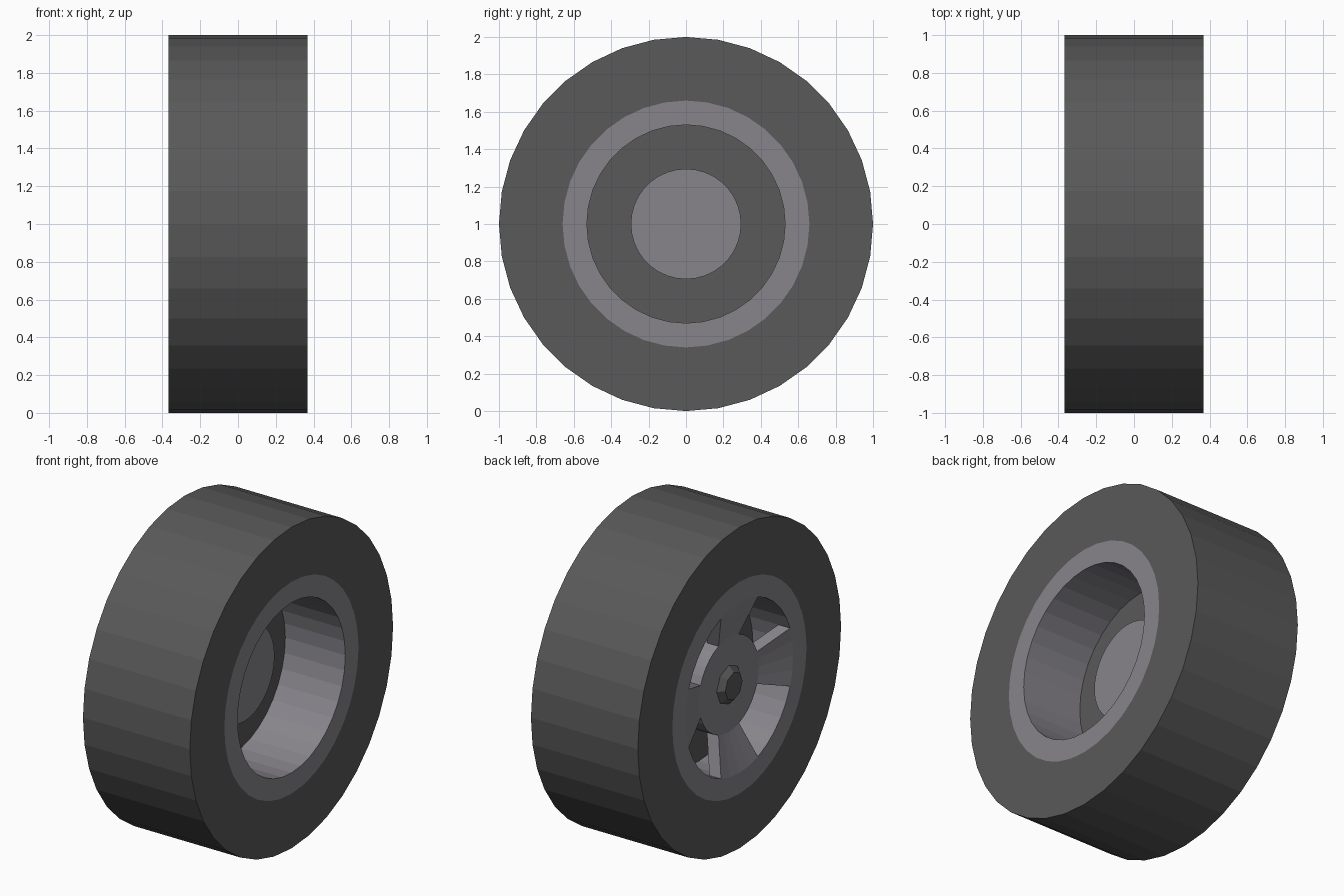
import bpy, bmesh
from math import sin, cos, radians
from mathutils import Matrix

if "Cube" in bpy.data.objects:
    bpy.data.objects.remove(bpy.data.objects["Cube"])

SEG = 36          # ten-degree facets all round
HALF = 0.368      # half the wheel width


def material(name, rgb):
    m = bpy.data.materials.new(name)
    m.diffuse_color = (*rgb, 1)
    m.use_nodes = True
    m.node_tree.nodes["Principled BSDF"].inputs["Base Color"].default_value = m.diffuse_color
    return m


RUBBER = material("dark_rubber", (0.10, 0.10, 0.10))
METAL = material("grey_metal", (0.245, 0.235, 0.26))


def finish(bm, name, mat):
    bmesh.ops.recalc_face_normals(bm, faces=bm.faces)
    me = bpy.data.meshes.new(name)
    bm.to_mesh(me)
    bm.free()
    me.materials.append(mat)
    ob = bpy.data.objects.new(name, me)
    bpy.context.collection.objects.link(ob)
    return ob


def sweep(name, profile, mat, start=0, steps=SEG):
    """Turn a closed (x, radius) profile about the axle, fully or as a sector."""
    bm = bmesh.new()
    full = steps == SEG
    rings = []
    for i in range(steps if full else steps + 1):
        a = radians(start + i * 360 / SEG)
        rings.append([bm.verts.new((x, r * cos(a), 1 + r * sin(a))) for x, r in profile])
    n = len(profile)
    for i in range(steps):
        p, q = rings[i], rings[(i + 1) % len(rings)]
        for j in range(n):
            k = (j + 1) % n
            bm.faces.new((p[j], p[k], q[k], q[j]))
    if not full:
        bm.faces.new(rings[0])
        bm.faces.new(rings[-1])
    return finish(bm, name, mat)


def drum(name, x0, x1, r0, r1, mat, seg=SEG):
    """Capped cylinder or cone along the axle from x0 (radius r0) to x1 (radius r1)."""
    bm = bmesh.new()
    turn = Matrix.Translation(((x0 + x1) / 2, 0, 1)) @ Matrix.Rotation(radians(90), 4, 'Y')
    bmesh.ops.create_cone(bm, cap_ends=True, segments=seg, radius1=r0, radius2=r1,
                          depth=x1 - x0, matrix=turn)
    return finish(bm, name, mat)


def tube(name, r_in, r_out, mat):
    return sweep(name, [(-HALF, r_in), (-HALF, r_out), (HALF, r_out), (HALF, r_in)], mat)


# Tyre and rim barrel
tube("tyre", 0.66, 1.0, RUBBER)
tube("rim_barrel", 0.53, 0.66, METAL)

# Hub, brake disc and centre cap
drum("hub", -0.295, 0.045, 0.295, 0.295, METAL)
drum("brake_disc", -0.09, -0.045, 0.53, 0.53, RUBBER)
drum("centre_cap", -0.33, -0.295, 0.085, 0.12, RUBBER, 8)

# Four dished spokes, each a forty-degree sector
spoke = [(-HALF, 0.53), (-0.295, 0.295), (-0.215, 0.295), (-0.288, 0.53)]
for i in range(4):
    sweep(f"spoke_{i + 1}", spoke, METAL, start=i * 90 - 20, steps=4)
